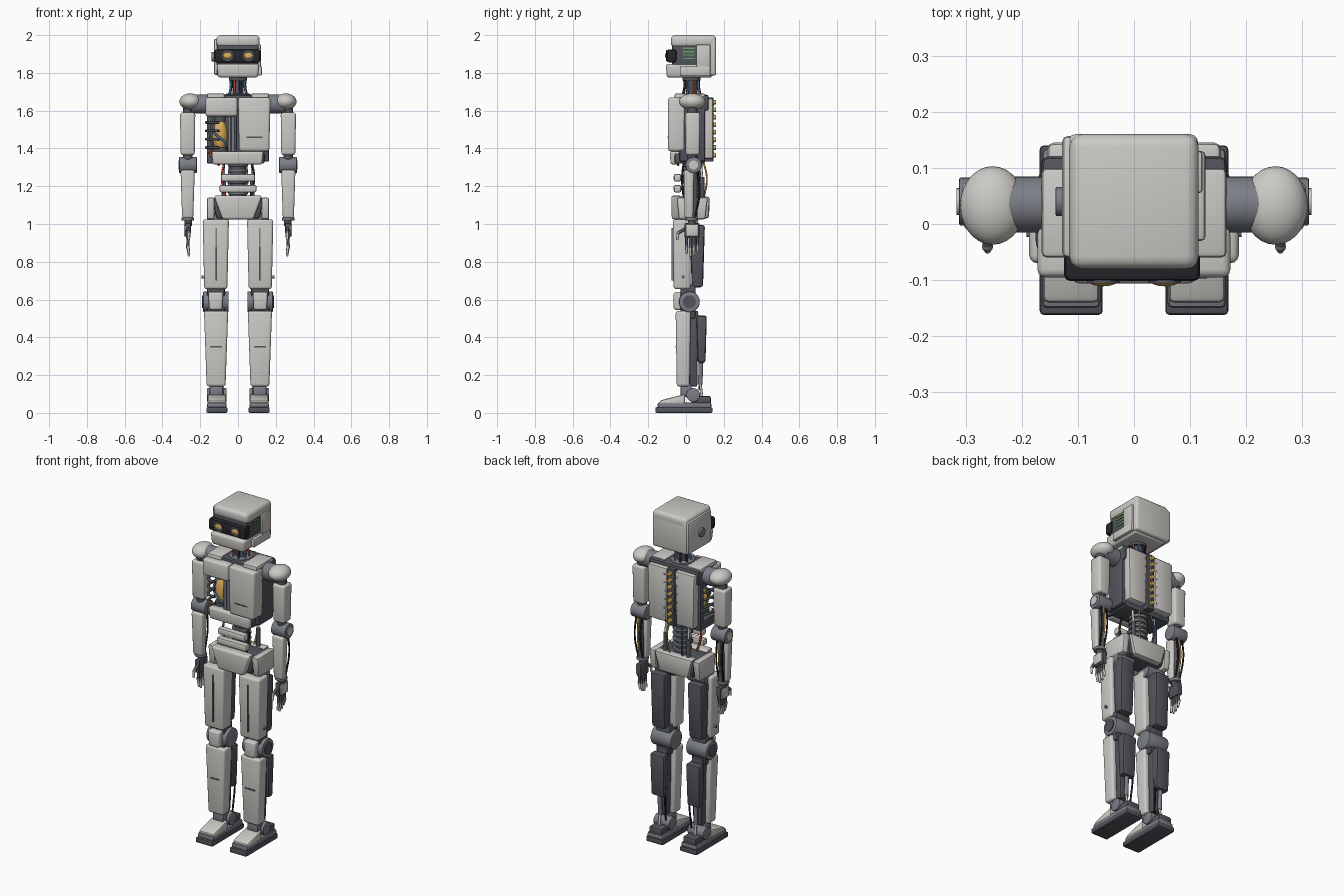
import bpy, bmesh, math
from mathutils import Vector

def material(name, r, g, b):
    m = bpy.data.materials.new(name)
    m.diffuse_color = (r, g, b, 1)
    return m

SHELL = material("shell", .60, .59, .56)
DARK = material("dark", .085, .09, .105)
MID = material("mid", .20, .21, .24)
BLACK = material("black", .02, .02, .025)
AMBER = material("amber", .70, .42, .10)
RED = material("red", .45, .05, .03)
BLUE = material("blue", .08, .18, .36)
GREEN = material("green", .15, .40, .12)

def finish(name, bm, mat):
    bmesh.ops.recalc_face_normals(bm, faces=bm.faces)
    me = bpy.data.meshes.new(name)
    bm.to_mesh(me)
    bm.free()
    me.materials.append(mat)
    ob = bpy.data.objects.new(name, me)
    bpy.context.collection.objects.link(ob)
    bpy.ops.object.select_all(action='DESELECT')
    ob.select_set(True)
    bpy.context.view_layer.objects.active = ob
    bpy.ops.object.shade_smooth_by_angle(angle=math.radians(35))
    return ob

def box(name, x, y, z, mat=SHELL, bev=.008, low=(1, 1), seg=2):
    """Rounded box from ranges; low scales the bottom face in x and y."""
    bm = bmesh.new()
    bmesh.ops.create_cube(bm, size=1)
    c = [(a[0] + a[1]) / 2 for a in (x, y, z)]
    d = [abs(a[1] - a[0]) for a in (x, y, z)]
    for v in bm.verts:
        k = low if v.co.z < 0 else (1, 1)
        v.co = (c[0] + v.co.x * d[0] * k[0], c[1] + v.co.y * d[1] * k[1], c[2] + v.co.z * d[2])
    if bev:
        bmesh.ops.bevel(bm, geom=list(bm.edges), offset=min(bev, min(d) * .45),
                        segments=seg, profile=.5, affect='EDGES')
    return finish(name, bm, mat)

def rod(name, a, b, r, mat=MID, n=20, r2=None, bev=0):
    """Cylinder or cone between two points."""
    a, b = Vector(a), Vector(b)
    bm = bmesh.new()
    bmesh.ops.create_cone(bm, cap_ends=True, segments=n, radius1=r,
                          radius2=r if r2 is None else r2, depth=(b - a).length)
    if bev:
        rims = [e for e in bm.edges if abs(e.verts[0].co.z - e.verts[1].co.z) < 1e-5]
        bmesh.ops.bevel(bm, geom=rims, offset=bev, segments=2, profile=.5, affect='EDGES')
    q = (b - a).to_track_quat('Z', 'Y')
    for v in bm.verts:
        v.co = q @ v.co + (a + b) / 2
    return finish(name, bm, mat)

def ball(name, c, r, mat=SHELL, u=28, w=16):
    bm = bmesh.new()
    bmesh.ops.create_uvsphere(bm, u_segments=u, v_segments=w, radius=1)
    for v in bm.verts:
        v.co = [c[i] + v.co[i] * r[i] for i in range(3)]
    return finish(name, bm, mat)

def cable(name, pts, r, mat):
    cu = bpy.data.curves.new(name, 'CURVE')
    cu.dimensions = '3D'
    cu.bevel_depth, cu.bevel_resolution, cu.use_fill_caps = r, 2, True
    sp = cu.splines.new('BEZIER')
    sp.bezier_points.add(len(pts) - 1)
    for p, co in zip(sp.bezier_points, pts):
        p.co = co
        p.handle_left_type = p.handle_right_type = 'AUTO'
    cu.materials.append(mat)
    bpy.context.collection.objects.link(bpy.data.objects.new(name, cu))

# Head: core, cap, jaw, visor, side panels
box("head_core", (-.112, .108), (-.075, .15), (1.79, 1.99), DARK, .01)
box("head_cap", (-.115, .115), (-.08, .16), (1.935, 2.0), SHELL, .022, seg=3)
box("head_back", (-.118, .114), (.06, .16), (1.785, 1.985), SHELL, .014, seg=3)
box("head_left_plate", (-.128, -.105), (-.06, .157), (1.79, 1.98), SHELL, .01)
box("jaw", (-.113, .113), (-.107, .145), (1.775, 1.848), SHELL, .015, (.94, .96), 3)
box("jaw_side_pad", (.105, .127), (-.03, .13), (1.785, 1.835), SHELL, .007)
box("temple_plate", (.105, .122), (.055, .13), (1.83, 1.95), SHELL, .006)
box("visor", (-.125, .118), (-.102, -.05), (1.855, 1.925), BLACK, .012)
rod("ear_disc", (-.125, .04, 1.885), (-.14, .04, 1.885), .026, MID, 24, bev=.003)
for i in range(4):
    box("indicator_strip", (.105, .1125), (-.015, .045), (1.873 + i * .018, 1.88 + i * .018), GREEN, 0)
for s in (-1, 1):
    rod("eye_rim", (s * .055, -.1, 1.892), (s * .055, -.106, 1.892), .029, DARK, 24)
    ball("eye", (s * .055, -.103, 1.892), (.024, .008, .017), AMBER)

# Neck: column, rings, cables
rod("neck_column", (0, .03, 1.66), (0, .03, 1.8), .03, DARK)
rod("neck_collar", (0, .03, 1.665), (0, .03, 1.69), .066, MID, 28, bev=.006)
rod("neck_top_ring", (0, .03, 1.76), (0, .03, 1.785), .048, DARK, 24)
for i, m in enumerate((RED, BLUE, BLACK, BLACK, BLUE, RED, BLACK, BLUE)):
    a = i * math.pi / 4 + .3
    p = lambda r, z: (r * math.cos(a), .03 + r * math.sin(a), z)
    cable("neck_cable", [p(.05, 1.68), p(.04, 1.73), p(.043, 1.78)], .006, m)

# Torso: chassis with open bay on the left, front and back shells
box("chassis", (-.01, .165), (-.035, .1), (1.33, 1.66), DARK, .01)
box("bay_back", (-.165, 0), (.065, .1), (1.33, 1.66), DARK, .006)
box("bay_floor", (-.165, .14), (-.06, .1), (1.32, 1.375), DARK, .008)
box("bay_roof", (-.165, .165), (-.05, .12), (1.6, 1.685), DARK, .012)
box("chest_right_plate", (0, .172), (-.095, -.005), (1.385, 1.67), SHELL, .014, (.93, 1), 3)
box("chest_left_plate", (-.172, -.003), (-.095, -.005), (1.57, 1.67), SHELL, .014, seg=3)
box("belly_plate", (-.14, .135), (-.085, -.03), (1.315, 1.385), SHELL, .012, (.95, .9), 3)
box("chest_slot", (.045, .13), (-.0975, -.09), (1.455, 1.462), DARK, 0)
for s in (-1, 1):
    box("shoulder_deck", (s * .07, s * .165), (-.06, .1), (1.655, 1.692), SHELL, .01)
    box("back_plate", (s * .026, s * .155), (.09, .145), (1.345, 1.665), SHELL, .012, (.9, 1))
    for i in range(6):
        ball("back_rivet", (s * .04, .145, 1.38 + i * .05), (.005, .004, .005), SHELL, 10, 6)
box("back_channel", (-.024, .024), (.08, .145), (1.33, 1.67), DARK, .006)
for i in range(8):
    rod("spine_bolt", (0, .14, 1.365 + i * .04), (0, .16, 1.365 + i * .04), .012, AMBER, 14, bev=.002)

# Open bay: core, ribs, struts, cables
ball("power_core", (-.095, -.01, 1.47), (.04, .04, .085), AMBER)
rod("core_base", (-.095, -.01, 1.37), (-.095, -.01, 1.405), .04, DARK)
rod("core_top", (-.095, -.01, 1.54), (-.095, -.01, 1.61), .03, DARK)
for i in range(4):
    z = 1.405 + i * .044
    cable("rib", [(-.155, .08, z), (-.166, .02, z), (-.155, -.06, z), (-.1, -.075, z)], .007, DARK)
for x in (-.045, -.025):
    rod("bay_post", (x, -.055, 1.37), (x, -.055, 1.6), .009, MID, 12)
cable("bay_cable_blue", [(-.06, .06, 1.58), (-.13, -.04, 1.5), (-.06, -.06, 1.42), (-.07, .05, 1.38)], .006, BLUE)
cable("bay_cable_green", [(-.12, .06, 1.58), (-.15, .01, 1.52), (-.13, .03, 1.38)], .005, GREEN)
cable("bay_cable_red", [(-.15, -.04, 1.4), (-.14, -.06, 1.36), (-.1, -.04, 1.31)], .006, RED)

# Waist: ringed column, belly bands, pistons
rod("waist_column", (0, .035, 1.12), (0, .035, 1.34), .042, DARK)
for i in range(6):
    rod("waist_ring", (0, .035, 1.155 + i * .03), (0, .035, 1.172 + i * .03), .052, MID, 28, bev=.004)
for z, w in ((1.245, .09), (1.187, .098)):
    box("belly_band", (-w, w), (-.065, -.025), (z - .02, z + .02), SHELL, .01)
    box("belly_bracket", (-.03, .03), (-.03, .03), (z - .01, z + .01), DARK, .003)
for s in (-1, 1):
    rod("waist_piston", (s * .075, .085, 1.12), (s * .075, .085, 1.25), .012, DARK, 14)
    rod("waist_piston_shaft", (s * .075, .085, 1.24), (s * .075, .075, 1.35), .007, SHELL, 12)
    cable("waist_cable", [(s * .07, -.01, 1.34), (s * .085, -.02, 1.24), (s * .06, -.01, 1.12)], .006, RED if s < 0 else BLACK)
    cable("waist_cable_rear", [(s * .04, .09, 1.34), (s * .05, .11, 1.24), (s * .04, .09, 1.12)], .005, AMBER if s > 0 else BLUE)

# Pelvis
box("pelvis_core", (-.135, .135), (-.045, .11), (1.03, 1.14), DARK, .01, (.85, .9))
box("pelvis_front", (-.128, .128), (-.078, -.02), (1.025, 1.15), SHELL, .012, (.64, .9), 3)
box("pelvis_back", (-.125, .125), (.07, .125), (1.03, 1.145), SHELL, .012, (.75, .9))

for s in (-1, 1):
    X = lambda a, b: (s * a, s * b)
    # Hip and thigh
    box("hip_plate", X(.125, .165), (-.05, .115), (1.025, 1.14), SHELL, .01, (1, .85))
    rod("hip_joint", (s * .05, .02, 1.02), (s * .165, .02, 1.02), .045, MID, 24)
    box("thigh_shell", X(.048, .187), (-.07, .028), (.655, 1.025), SHELL, .014, (.88, .9), 3)
    box("thigh_front_slot", X(.112, .118), (-.076, -.06), (.7, .98), MID, 0)
    box("thigh_motor", X(.075, .17), (.02, .1), (.665, .995), DARK, .014, (.92, .75))
    rod("thigh_bolt", (s * .17, -.015, .72), (s * .192, -.015, .72), .008, MID, 12)
    # Knee
    rod("knee_joint", (s * .05, .018, .588), (s * .185, .018, .588), .055, MID, 32, bev=.005)
    rod("knee_hub", (s * .18, .018, .588), (s * .19, .018, .588), .034, DARK, 24)
    box("knee_bracket", X(.07, .165), (-.03, .05), (.5, .68), DARK, .01)
    box("knee_cap", X(.078, .158), (-.065, -.02), (.545, .64), SHELL, .012, (.85, 1), 3)
    # Shin and calf
    box("shin_shell", X(.052, .18), (-.055, .025), (.14, .54), SHELL, .013, (.78, .85), 3)
    box("shin_slot", X(.085, .148), (-.055, -.045), (.347, .355), DARK, 0)
    box("shin_frame", X(.08, .152), (.015, .065), (.14, .54), DARK, .008, (.8, .8))
    box("calf_motor", X(.072, .165), (.055, .11), (.265, .515), DARK, .012, (.9, .75))
    rod("calf_piston", (s * .118, .08, .28), (s * .118, .075, .15), .012, MID, 16)
    rod("calf_shaft", (s * .118, .075, .16), (s * .118, .085, .08), .007, SHELL, 12)
    cable("calf_cable", [(s * .085, .06, .52), (s * .08, .085, .3), (s * .085, .07, .12)], .005, BLACK)
    # Ankle and foot
    rod("ankle_joint", (s * .06, .038, .095), (s * .165, .038, .095), .036, MID, 28, bev=.004)
    box("ankle_cuff", X(.078, .15), (-.03, .03), (.085, .15), MID, .01)
    box("foot_sole", X(.056, .168), (-.162, .14), (0, .03), DARK, .007)
    box("foot_base", X(.06, .164), (-.15, .135), (.025, .055), MID, .01)
    toe = box("foot_toe_cap", X(.062, .162), (-.14, -.005), (.045, .1), SHELL, .01)
    for v in toe.data.vertices:
        if v.co.z > .07:
            v.co.z -= .035 * min(1, max(0, (-v.co.y - .005) / .135))
    box("foot_heel", X(.07, .155), (.03, .132), (.045, .09), DARK, .01)
    # Shoulder and upper arm
    rod("shoulder_joint", (s * .155, .035, 1.635), (s * .25, .035, 1.635), .05, MID, 28)
    ball("shoulder_cap", (s * .252, .033, 1.648), (.058, .07, .043))
    rod("upper_arm_core", (s * .266, .035, 1.34), (s * .266, .035, 1.63), .026, DARK)
    box("upper_arm_shell", X(.226, .307), (-.005, .075), (1.365, 1.59), SHELL, .013, (.92, .92), 3)
    # Elbow and forearm
    rod("elbow_joint", (s * .218, .04, 1.312), (s * .312, .04, 1.312), .043, MID, 28, bev=.004)
    rod("elbow_hub", (s * .305, .04, 1.312), (s * .316, .04, 1.312), .024, SHELL)
    box("forearm_shell", X(.229, .304), (-.012, .042), (1.03, 1.285), SHELL, .012, (.78, .85), 3)
    rod("forearm_bone", (s * .266, .045, 1.02), (s * .266, .045, 1.3), .016, DARK, 16)
    for dx, m in ((-.018, BLACK), (.0, AMBER), (.02, BLACK)):
        cable("forearm_cable", [(s * (.266 + dx), .06, 1.29), (s * (.268 + dx), .072, 1.17),
                                (s * (.266 + dx * .7), .045, 1.02)], .005, m)
    rod("wrist_ring", (s * .266, .028, 1.018), (s * .266, .028, 1.035), .034, MID, 24, bev=.004)
    # Hand
    rod("wrist", (s * .264, .03, .99), (s * .264, .03, 1.025), .02, DARK, 16)
    box("palm", X(.248, .28), (-.008, .072), (.925, 1.005), DARK, .007, (.8, 1))
    box("hand_back_plate", X(.276, .286), (-.002, .066), (.935, .995), SHELL, .004)
    for i in range(4):
        y, l = .003 + i * .0195, (.085, .098, .092, .075)[i]
        k = .927 - l * .5
        rod("finger_base", (s * .264, y, .927), (s * .266, y, k), .0075, DARK, 12)
        ball("finger_knuckle", (s * .266, y, k), (.0095, .0085, .0095), MID, 12, 8)
        rod("finger_tip", (s * .266, y, k), (s * .259, y, .927 - l), .008, SHELL, 12, .006)
    rod("thumb_base", (s * .262, -.003, .975), (s * .261, -.038, .955), .009, DARK, 12)
    ball("thumb_knuckle", (s * .261, -.04, .953), (.01, .01, .01), MID, 12, 8)
    rod("thumb_tip", (s * .261, -.042, .952), (s * .261, -.047, .915), .008, SHELL, 12, .006)
